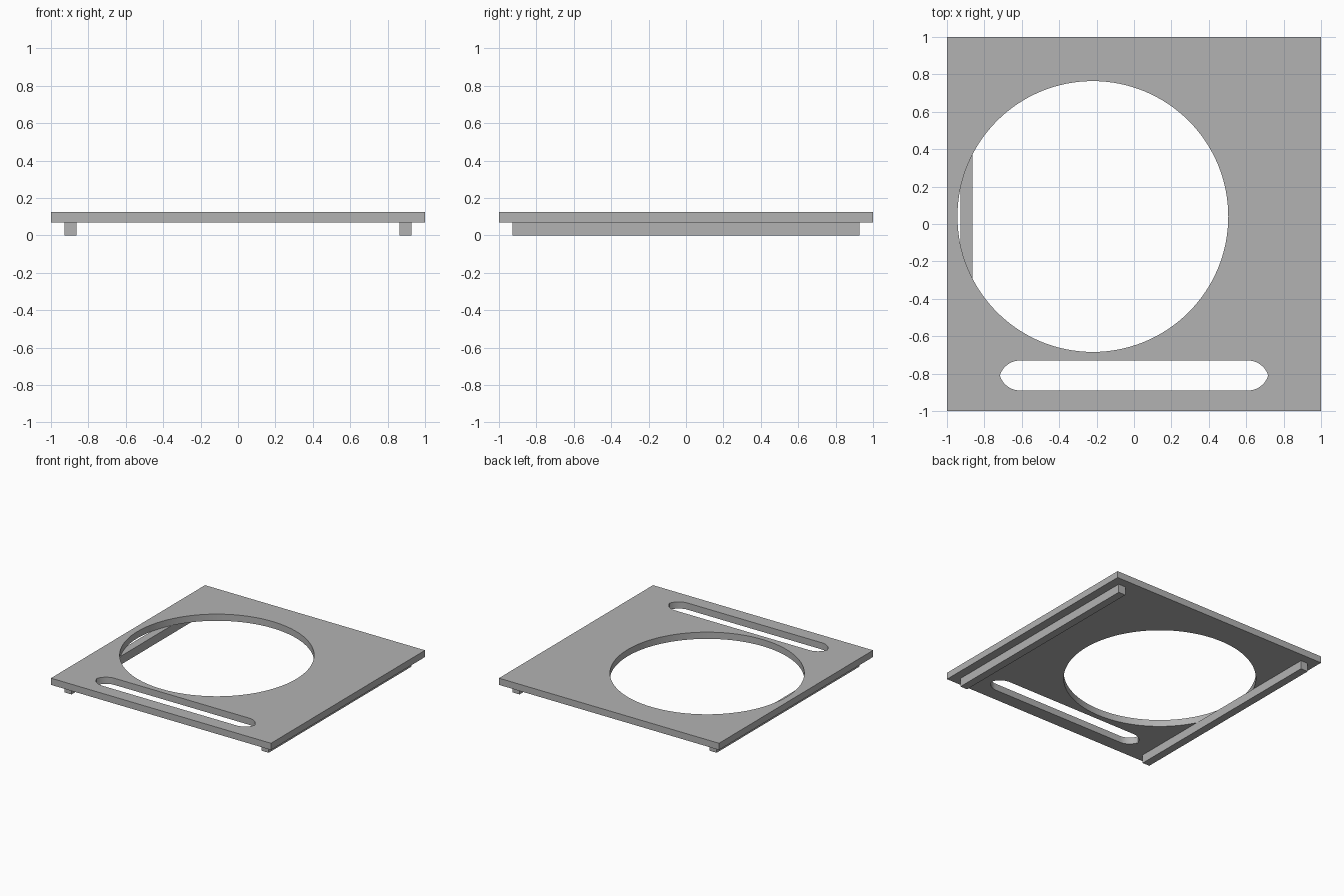
import bpy, bmesh, math
from mathutils import Vector

cube = bpy.data.objects.get("Cube")
if cube:
    bpy.data.objects.remove(cube)

grey = bpy.data.materials.new("plain grey")
grey.use_nodes = True
grey.diffuse_color = (0.45, 0.45, 0.45, 1)
grey.node_tree.nodes["Principled BSDF"].inputs["Base Color"].default_value = grey.diffuse_color

PLATE_BOTTOM, PLATE_TOP = 0.07, 0.125


def finish(name, bm):
    bmesh.ops.recalc_face_normals(bm, faces=bm.faces)
    mesh = bpy.data.meshes.new(name)
    bm.to_mesh(mesh)
    bm.free()
    mesh.materials.append(grey)
    obj = bpy.data.objects.new(name, mesh)
    bpy.context.collection.objects.link(obj)
    return obj


def circle(cx, cy, r, count=128):
    angles = [2 * math.pi * i / count for i in range(count)]
    return [(cx + r * math.cos(a), cy + r * math.sin(a)) for a in angles]


def slot(cy, half_length, half_width, straight, steps=10):
    # Each end is two arcs that meet in a shallow point
    run = half_length - straight
    r = (run ** 2 + half_width ** 2) / (2 * half_width)
    end = math.asin(run / r)
    arc = [(straight + r * math.sin(end * i / steps),
            half_width - r + r * math.cos(end * i / steps)) for i in range(steps + 1)]
    right = arc + [(x, -y) for x, y in reversed(arc[:-1])]
    return [(x, cy + y) for x, y in right + [(-x, -y) for x, y in right]]


# Square plate with a round opening and a long slot
bm = bmesh.new()
outlines = [[(-1, -1), (1, -1), (1, 1), (-1, 1)],
            circle(-0.22, 0.04, 0.724),
            slot(-0.81, 0.717, 0.08, 0.61)]
for outline in outlines:
    verts = [bm.verts.new((x, y, PLATE_BOTTOM)) for x, y in outline]
    for i, v in enumerate(verts):
        bm.edges.new((v, verts[(i + 1) % len(verts)]))
bmesh.ops.triangle_fill(bm, edges=bm.edges[:], use_beauty=True, normal=(0, 0, 1))
raised = bmesh.ops.extrude_face_region(bm, geom=bm.faces[:], use_keep_orig=True)["geom"]
bmesh.ops.translate(bm, vec=(0, 0, PLATE_TOP - PLATE_BOTTOM),
                    verts=[g for g in raised if isinstance(g, bmesh.types.BMVert)])
plate = finish("top_plate", bm)

# Smooth the walls of the openings, keeping rims sharp
bpy.context.view_layer.objects.active = plate
plate.select_set(True)
bpy.ops.object.shade_smooth_by_angle(angle=math.radians(30))

# Two rails under the plate
for side, name in ((1, "left_rail"), (-1, "right_rail")):
    bm = bmesh.new()
    bmesh.ops.create_cube(bm, size=1)
    bmesh.ops.scale(bm, vec=(0.065, 1.855, PLATE_BOTTOM), verts=bm.verts)
    bmesh.ops.translate(bm, vec=Vector((side * 0.896, 0, PLATE_BOTTOM / 2)), verts=bm.verts)
    finish(name, bm)
